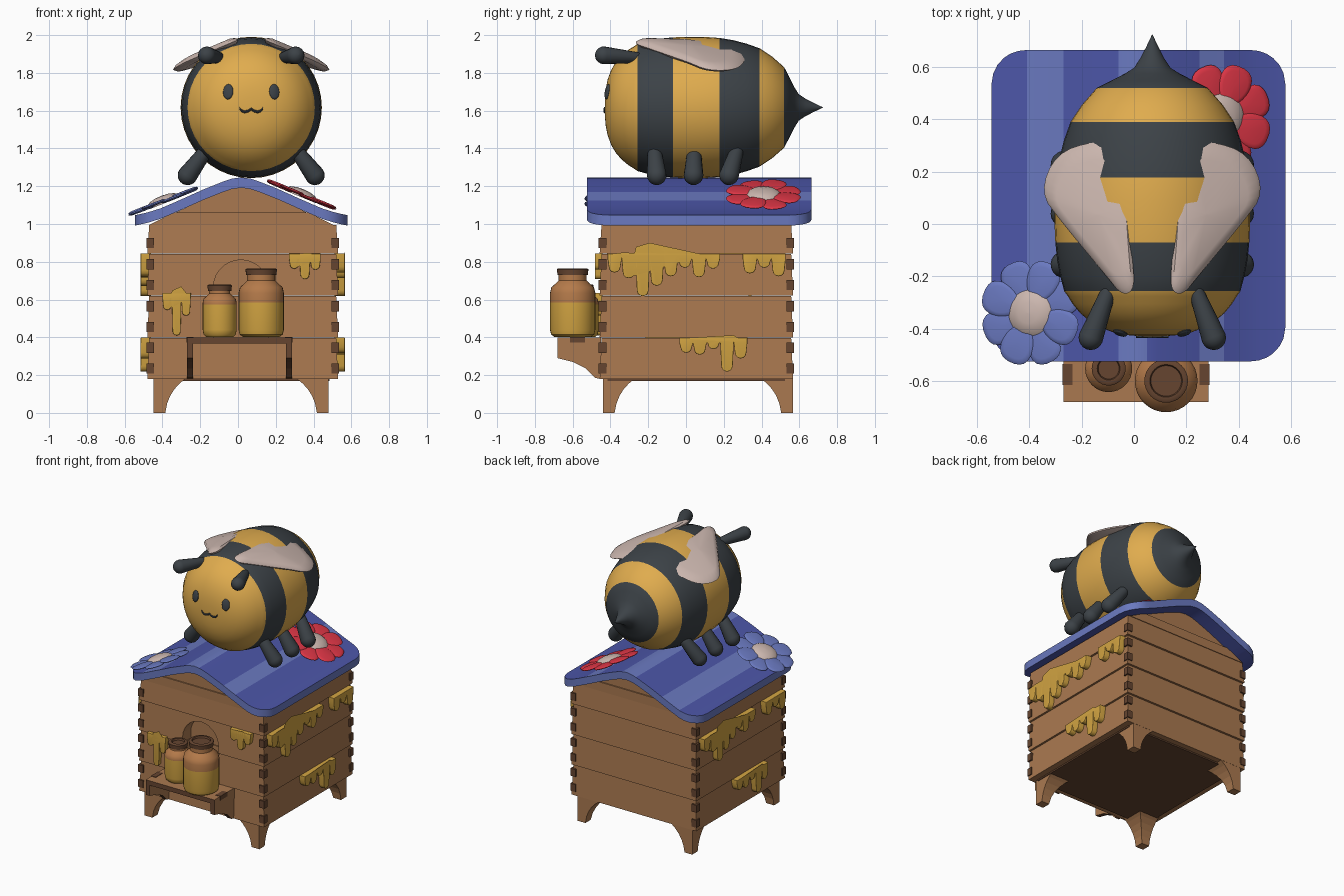
import bpy, bmesh, math
from mathutils import Vector, Matrix

if "Cube" in bpy.data.objects:
    bpy.data.objects.remove(bpy.data.objects["Cube"])

def srgb(r, g, b):
    return [((c / 255 + 0.055) / 1.055) ** 2.4 if c > 10 else c / 3294 for c in (r, g, b)] + [1]

M = {}
for n, c in dict(yellow=(224, 172, 78), charcoal=(60, 66, 71), cream=(204, 183, 175), honey=(210, 164, 66),
                 wood=(170, 121, 80), dark_wood=(102, 69, 48), blue=(76, 86, 168), light_blue=(106, 121, 192),
                 red=(222, 54, 70), amber=(180, 122, 74)).items():
    M[n] = bpy.data.materials.new(n)
    M[n].diffuse_color = srgb(*c)
smooth_objs = []

def finish(name, bm, mats, rule=None, smooth=True):
    bmesh.ops.remove_doubles(bm, verts=bm.verts, dist=1e-5)
    bmesh.ops.recalc_face_normals(bm, faces=bm.faces)
    bm.normal_update()
    for f in bm.faces:
        f.material_index = rule(f.calc_center_median(), f.normal) if rule else 0
    me = bpy.data.meshes.new(name)
    bm.to_mesh(me)
    bm.free()
    for m in mats.split():
        me.materials.append(M[m])
    ob = bpy.data.objects.new(name, me)
    bpy.context.collection.objects.link(ob)
    if smooth:
        smooth_objs.append(ob)
    return ob

def loft(name, rings, mats, rule=None, smooth=True):
    """Bridge a list of closed rings and cap both ends."""
    bm = bmesh.new()
    vs = [[bm.verts.new(p) for p in r] for r in rings]
    n = len(rings[0])
    for a, b in zip(vs, vs[1:]):
        for i in range(n):
            bm.faces.new((a[i], a[(i + 1) % n], b[(i + 1) % n], b[i]))
    bm.faces.new(vs[0])
    bm.faces.new(vs[-1])
    return finish(name, bm, mats, rule, smooth)

def lathe(name, prof, mat4, mats, rule=None, seg=32):
    rings = [[mat4 @ Vector((max(r, .0008) * math.cos(k * math.tau / seg),
                             max(r, .0008) * math.sin(k * math.tau / seg), h)) for k in range(seg)] for r, h in prof]
    return loft(name, rings, mats, rule)

def limb(name, p0, p1, r0, r1, mat):
    p0, p1 = Vector(p0), Vector(p1)
    d = p1 - p0
    q = [math.pi / 2 * i / 5 for i in range(6)]
    prof = [(r0 * math.sin(a), -r0 * math.cos(a)) for a in q]
    prof += [(r1 * math.cos(a), d.length + r1 * math.sin(a)) for a in q]
    return lathe(name, prof, Matrix.Translation(p0) @ d.to_track_quat('Z', 'Y').to_matrix().to_4x4(), mat, seg=16)

def rect(cx, cy, hx, hy, z):
    return [(cx + a * hx, cy + b * hy, z) for a, b in ((-1, -1), (1, -1), (1, 1), (-1, 1))]

def box(name, x0, x1, y0, y1, z0, z1, mats, rule=None, taper=0):
    c = (x0 + x1) / 2, (y0 + y1) / 2, (x1 - x0) / 2, (y1 - y0) / 2
    return loft(name, [rect(*c, z0), rect(c[0], c[1], c[2] - taper, c[3] - taper, z1)], mats, rule, False)

def prism(name, pts, y0, y1, mat):
    return loft(name, [[(x, y, z) for x, z in pts] for y in (y0, y1)], mat, None, False)

def chaikin(p, n=2):
    for _ in range(n):
        p = [tuple(a[k] * (1 - t) + b[k] * t for k in (0, 1))
             for a, b in zip(p, p[1:] + p[:1]) for t in (.25, .75)]
    return p

def puff(name, outline, th, place, mat):
    """Pillow-shaped plate over an outline."""
    cx, cy = (sum(p[k] for p in outline) / len(outline) for k in (0, 1))
    rings = [[place(cx + (x - cx) * s, cy + (y - cy) * s, h * th) for x, y in outline]
             for s, h in ((.02, -1), (.75, -.9), (.93, -.55), (1, 0), (.93, .55), (.75, .9), (.02, 1))]
    return loft(name, rings, mat)

# ---------- hive box ----------
CX, CY, HX, HY = .025, .055, .505, .512
arch = [(-.13, .40), (.16, .40)] + [(.015 + .145 * math.cos(a * math.pi / 14), .665 + .145 * math.sin(a * math.pi / 14)) for a in range(15)]
cutter = prism("door_cutter", arch, -.7, -.36, "wood")
cutter.hide_render = True
cutter.hide_set(True)
levels = [.18, .40, .622, .845, 1.0]
for i, (z0, z1) in enumerate(zip(levels, levels[1:])):
    p = box(f"hive_tier_{i + 1}", CX - HX, CX + HX, CY - HY, CY + HY, z0, z1 - .004, "wood", taper=.01)
    if i in (1, 2):
        m = p.modifiers.new("door", 'BOOLEAN')
        m.object, m.operation, m.solver = cutter, 'DIFFERENCE', 'EXACT'
    for sx in (-1, 1):
        for sy in (-1, 1):
            for k in (.055, .165):
                if z0 + k + .03 < z1:
                    x, y = CX + sx * (HX - .015), CY + sy * (HY - .015)
                    box("corner_joint", x - .02, x + .02, y - .02, y + .02, z0 + k - .027, z0 + k + .027, "dark_wood")
box("hive_floor", CX - .46, CX + .46, CY - .47, CY + .47, .17, .185, "dark_wood")

# ---------- legs with curved insides ----------
for sx, x in ((1, -.447), (-1, .48)):
    for sy, y in ((1, -.44), (-1, .566)):
        rings = []
        for z, s in ((0, .062), (.05, .072), (.09, .088), (.125, .11), (.155, .137), (.182, .17)):
            rings.append(rect(x + sx * s / 2, y + sy * s / 2, s / 2, s / 2, z))
        loft("hive_leg", rings, "wood", smooth=False)

# ---------- roof ----------
RX, RH = .017, .562
prof = [(0, 1.247), (.05, 1.24), (.1, 1.223), (.2, 1.183), (.3, 1.138), (.42, 1.085), (.5, 1.06), (.57, 1.045)]

def roof_z(x):
    u = abs(x - RX)
    for (a, za), (b, zb) in zip(prof, prof[1:]):
        if u <= b:
            return za + (zb - za) * (u - a) / (b - a)
    return prof[-1][1]

stripes = [(-.41, -.27), (-.06, .05), (.25, .345)]
us = (0, .025, .05, .075, .1, .15, .2, .3, .38, .433, .46, .49, .515, .54, .555, RH)
xs = sorted({round(RX + s * u, 4) for u in us for s in (-1, 1)} | {e for s in stripes for e in s})
rings = []
for x in xs:
    o = max(0, abs(x - RX) - (RH - .13))
    c = .13 - math.sqrt(max(0, .0169 - o * o))
    z = roof_z(x)
    rings.append([(x, -.525 + c, z - .055), (x, .665 - c, z - .055), (x, .665 - c, z), (x, -.525 + c, z)])

def roof_rule(c, n):
    if n.z < -.3:
        return 0
    return 1 if n.z < .3 or any(a < c.x < b for a, b in stripes) else 0
loft("roof", rings, "blue light_blue", roof_rule)

# gable in two boards
prism("gable_lower", [(-.47, .995), (.505, .995), (.375, 1.06), (-.34, 1.06)], CY - HY + .005, CY + HY - .005, "wood")
prism("gable_upper", [(-.33, 1.06), (.365, 1.06), (.22, 1.13), (.117, 1.172), (.017, 1.2), (-.083, 1.172), (-.185, 1.13)],
      CY - HY + .014, CY + HY - .014, "wood")

# ---------- shelf ----------
front_dark = lambda c, n: 1 if n.y < -.3 or n.z < -.9 else 0
box("shelf_board", -.27, .285, -.68, -.45, .367, .40, "wood dark_wood", front_dark)
side = [(-.45, .37), (-.68, .37), (-.68, .29), (-.60, .27), (-.53, .235), (-.48, .185), (-.45, .18)]
for x in (-.27, .253):
    loft("shelf_bracket", [[(xx, y, z) for y, z in side] for xx in (x, x + .032)], "wood dark_wood", front_dark, False)
    box("shelf_peg", x - .003, x + .035, -.615, -.535, .372, .403, "dark_wood")

# ---------- honey jars ----------
def jar(name, x, y, r, z1, fill):
    n = r * .62
    zs = z1 - .13 * r / .12
    pr = [(0, .402), (r * .8, .402), (r * .95, .415), (r, .44), (r, fill), (r, zs), (r * .94, zs + r * .25),
          (n * 1.15, zs + r * .45), (n, zs + r * .55), (n, z1 - .03), (0, z1 - .03)]
    T = Matrix.Translation((x, y, 0))
    lathe(name, pr, T, "honey amber", lambda c, nn: int(c.z > fill))
    l = n + .006
    lathe(name + "_lid", [(0, z1 - .035), (l, z1 - .035), (l + .003, z1 - .005), (l - .004, z1), (l - .018, z1),
                          (l - .022, z1 - .012), (0, z1 - .012)], T, "dark_wood")
jar("large_jar", .123, -.6, .12, .765, .585)
jar("small_jar", -.097, -.553, .09, .68, .575)

# ---------- honey drips ----------
def drips(name, t0, top, hw, lens, place):
    pts = [(t0, top), (t0 + 2 * hw * len(lens), top)]
    for i in range(len(lens) - 1, -1, -1):
        t, r, zc = t0 + hw * (2 * i + 1), hw * .84, top - lens[i] + hw * .84
        pts.append((t + hw, top - .028))
        pts += [(t + r * math.cos(a), zc - r * math.sin(a)) for a in [k * math.pi / 6 for k in range(7)]]
    pts.append((t0, top - .028))
    bm = bmesh.new()
    v0 = [bm.verts.new(place(t, z, -.02)) for t, z in pts]
    v1 = [bm.verts.new(place(t, z, .036)) for t, z in pts]
    cap = bm.faces.new(v1)
    bm.faces.new(v0)
    for i in range(len(pts)):
        j = (i + 1) % len(pts)
        bm.faces.new((v0[i], v0[j], v1[j], v1[i]))
    bmesh.ops.recalc_face_normals(bm, faces=bm.faces)
    bmesh.ops.bevel(bm, geom=list(cap.edges), offset=.014, segments=3, profile=.5, affect='EDGES', clamp_overlap=True)
    finish(name, bm, "honey")

right = lambda t, z, n: (CX + HX + n, t, z)
left = lambda t, z, n: (CX - HX - n, 2 * CY - t, z)
front = lambda t, z, n: (t, CY - HY - n * .7, z)
for nm, pl in (("right", right), ("left", left)):
    drips(nm + "_long_drips", -.415, .843, .0372, [.10, .13, .225, .17, .12, .075, .125, .08], pl)
    drips(nm + "_short_drips", .3, .843, .038, [.105, .075, .12], pl)
    drips(nm + "_low_drips", -.035, .398, .036, [.08, .09, .06, .18, .11], pl)
drips("front_left_drips", -.40, .635, .025, [.09, .225, .12], front)
drips("front_right_drips", .27, .843, .028, [.08, .135, .085], front)

# ---------- flowers ----------
def flower(name, c, tilt, mat):
    T = Matrix.Translation(c) @ Matrix.Rotation(tilt, 4, 'Y')
    petal = chaikin([(.04, -.02), (.12, -.072), (.205, -.055), (.205, .055), (.12, .072), (.04, .02)])
    for k in range(8):
        R = T @ Matrix.Rotation((k + .5) * math.tau / 8, 4, 'Z')
        puff(name + "_petal", petal, .009, lambda a, b, h: R @ Vector((a, b, h + .006 * (k % 2))), mat)
    lathe(name + "_centre", [(0, -.01), (.085, -.01), (.088, .008), (.07, .022), (.04, .03), (0, .033)], T, "cream")
flower("red_flower", (.335, .41, 1.153), .39, "red")
flower("blue_flower", (-.395, -.34, 1.118), -.37, "light_blue")

# ---------- bee ----------
BX, BZ, BR = .07, 1.617, .374
body_y = lambda r: -.43 * max(0, 1 - (r / BR) ** 2.6) ** (1 / 2.6)
body = [(r, body_y(r)) for r in (0, .05, .1, .15, .2, .24, .275, .305, .323)]
body += [(.337, -.257), (.352, -.2), (.364, -.14), (.371, -.07), (.374, 0), (.374, .09), (.368, .177), (.356, .25), (.338, .32),
         (.313, .39), (.27, .455), (.213, .52), (.16, .547), (.105, .575), (.07, .597), (.045, .635), (.022, .68), (0, .725)]

def bands(c, n):
    return int(-.257 < c.y < -.07 or .177 < c.y < .39 or c.y > .52)
lathe("bee_body", body, Matrix.Translation((BX, 0, BZ)) @ Matrix.Rotation(-math.pi / 2, 4, 'X'), "yellow charcoal", bands, 40)

wing = chaikin([(.095, .17), (.08, -.1), (.065, -.25), (.115, -.275), (.175, -.2), (.35, .01), (.43, .12),
                (.37, .27), (.22, .32), (.11, .30)])
for s in (-1, 1):
    def wing_place(a, b, h):
        z = 1.975 - .42 * max(0, a - .07) - .16 * max(0, b) ** 1.2
        return (BX + s * (a + .3 * h), b, z + h)
    puff("wing", wing, .024, wing_place, "cream")
    limb("antenna", (BX + s * .165, -.25, 1.88), (BX + s * .235, -.435, 1.893), .028, .047, "charcoal")
    for y0, y1 in ((-.165, -.155), (.043, .04), (.265, .228)):
        limb("bee_leg", (BX + s * .25, y0, 1.375), (BX + s * .337, y1, 1.258), .038, .052, "charcoal")
    # eye
    ep = Vector((s * .122, 0, .083))
    T = Matrix.Translation((BX + ep.x, body_y(ep.length) - .001, BZ + ep.z)) @ Matrix.Rotation(s * .3, 4, 'Z') \
        @ Matrix.Rotation(math.pi / 2 - .17, 4, 'X')
    puff("eye", [(.028 * math.cos(k * math.tau / 20), .041 * math.sin(k * math.tau / 20)) for k in range(20)], .009,
         lambda a, b, h: T @ Vector((a, b, h)), "charcoal")

# mouth: two small smiles swept as a thin tube
path = [(-.062, -.004), (-.052, -.017), (-.034, -.024), (-.014, -.018), (0, -.008), (.014, -.018), (.034, -.024), (.052, -.017), (.062, -.004)]
rings = []
for x, z in path:
    p = Vector((BX + x, body_y(math.hypot(x, z)) - .001, BZ + z))
    rings.append([p + Vector((0, .006 * math.cos(k * math.tau / 8), .007 * math.sin(k * math.tau / 8))) for k in range(8)])
loft("mouth", rings, "charcoal")

# ---------- shading ----------
bpy.ops.object.select_all(action='DESELECT')
for o in smooth_objs:
    o.select_set(True)
bpy.context.view_layer.objects.active = smooth_objs[0]
bpy.ops.object.shade_smooth_by_angle(angle=math.radians(38))

for m in bpy.data.materials:
    if m.users and not m.is_grease_pencil:
        m.use_nodes = True
        m.node_tree.nodes["Principled BSDF"].inputs["Base Color"].default_value = m.diffuse_color
